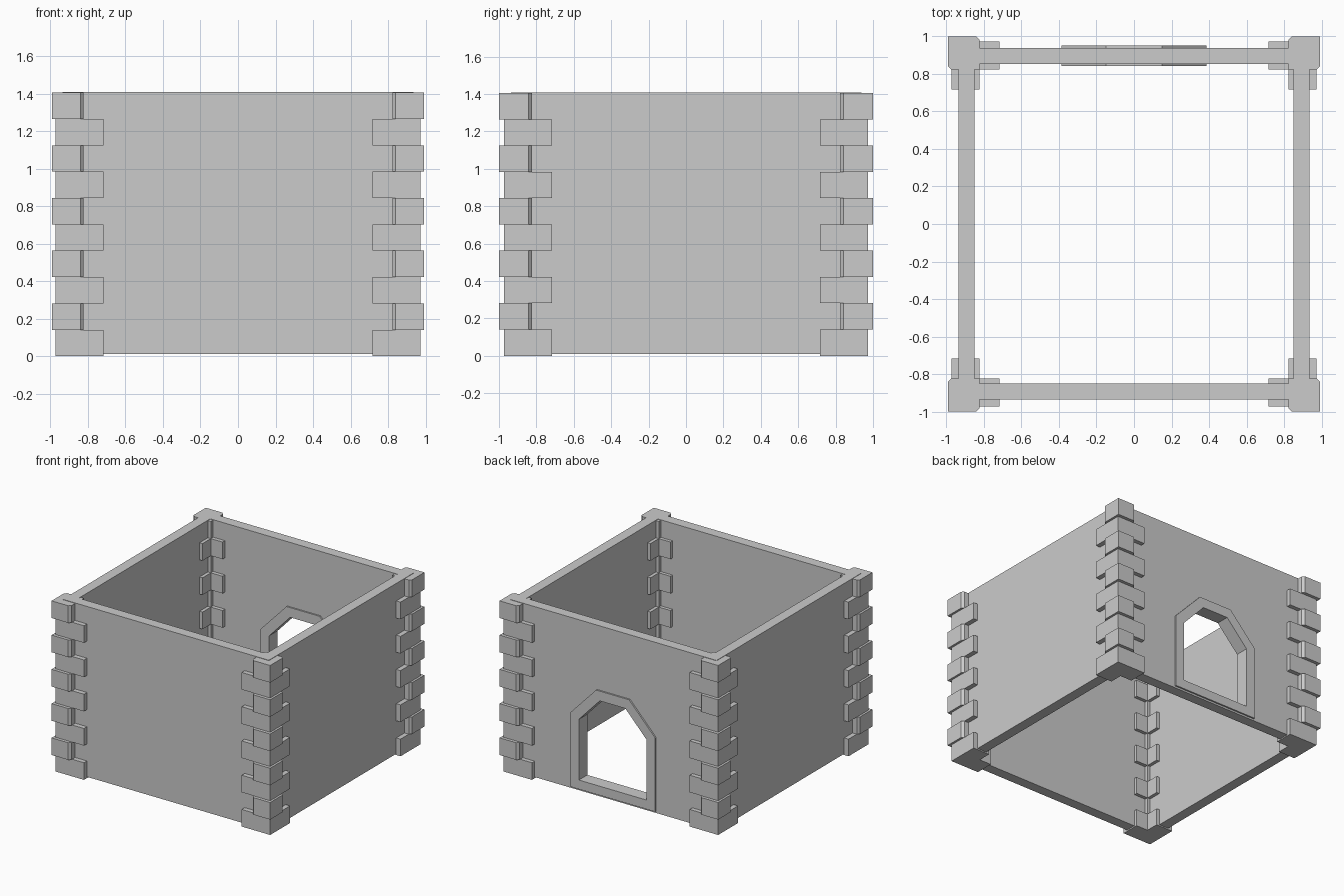
import bpy
import math

if "Cube" in bpy.data.objects:
    bpy.data.objects.remove(bpy.data.objects["Cube"])

stone = bpy.data.materials.new("light_grey_stone")
stone.diffuse_color = (0.6, 0.6, 0.6, 1.0)
stone.use_nodes = True
stone.node_tree.nodes["Principled BSDF"].inputs["Base Color"].default_value = stone.diffuse_color


def prism(name, loops, lo, hi, upright=False):
    """Extrude flat outlines (later loops are holes); upright ones lie in xz and extrude along y."""
    curve = bpy.data.curves.new(name, 'CURVE')
    curve.dimensions = '2D'
    curve.fill_mode = 'BOTH'
    curve.extrude = (hi - lo) / 2
    for pts in loops:
        s = curve.splines.new('POLY')
        s.points.add(len(pts) - 1)
        for p, (u, v) in zip(s.points, pts):
            p.co = (u, v, 0, 1)
        s.use_cyclic_u = True
    obj = bpy.data.objects.new(name, curve)
    bpy.context.collection.objects.link(obj)
    mid = (lo + hi) / 2
    if upright:
        obj.rotation_euler = (math.pi / 2, 0, 0)
        obj.location = (0, mid, 0)
    else:
        obj.location = (0, 0, mid)
    bpy.ops.object.select_all(action='DESELECT')
    obj.select_set(True)
    bpy.context.view_layer.objects.active = obj
    bpy.ops.object.convert(target='MESH')
    obj = bpy.context.view_layer.objects.active
    obj.data.materials.clear()
    obj.data.materials.append(stone)
    for f in obj.data.polygons:
        f.use_smooth = False
        f.material_index = 0
    return obj


def rect(x0, y0, x1, y1):
    return [(x0, y0), (x1, y0), (x1, y1), (x0, y1)]


def arch(half, bottom, shoulder, top_half, top):
    return [(-half, bottom), (half, bottom), (half, shoulder),
            (top_half, top), (-top_half, top), (-half, shoulder)]


OUT, INN = 0.935, 0.85          # wall faces
Z0, Z1 = 0.01, 1.408            # wall bottom and top

# Walls
face = rect(-OUT, Z0, OUT, Z1)
prism("front_wall", [face], -OUT, -INN, True)
prism("back_wall", [face, arch(0.34, 0.065, 0.61, 0.13, 0.835)], INN + 0.004, OUT + 0.004, True)
for side, s in (("left", -1), ("right", 1)):
    a, b = sorted((s * INN, s * OUT))
    prism(side + "_wall", [rect(a, -0.9, b, 0.9)], Z0, Z1)

# Doorway surround
prism("door_frame", [arch(0.387, 0.025, 0.63, 0.15, 0.88),
                     arch(0.306, 0.10, 0.598, 0.116, 0.80)], 0.842, 0.952, True)

# Corner stones: L-shaped courses alternate with chamfered square ones
LAYERS, H = 10, 0.1405
PX, PY, IN, ARM, L, C = 0.992, 1.0, 0.823, 0.716, 0.974, 0.018
ell = [(L, L), (ARM, L), (ARM, IN), (IN, IN), (IN, ARM), (L, ARM)]
block = [(PX, PY), (IN + C, PY), (IN, PY - C), (IN, IN), (PX - C, IN), (PX, IN + C)]
for sx, xn in ((-1, "left"), (1, "right")):
    for sy, yn in ((-1, "front"), (1, "back")):
        for i in range(LAYERS):
            pts = [(sx * x, sy * y) for x, y in (block if i % 2 else ell)]
            prism(f"{yn}_{xn}_corner_stone_{i + 1}", [pts], i * H, (i + 1) * H)
